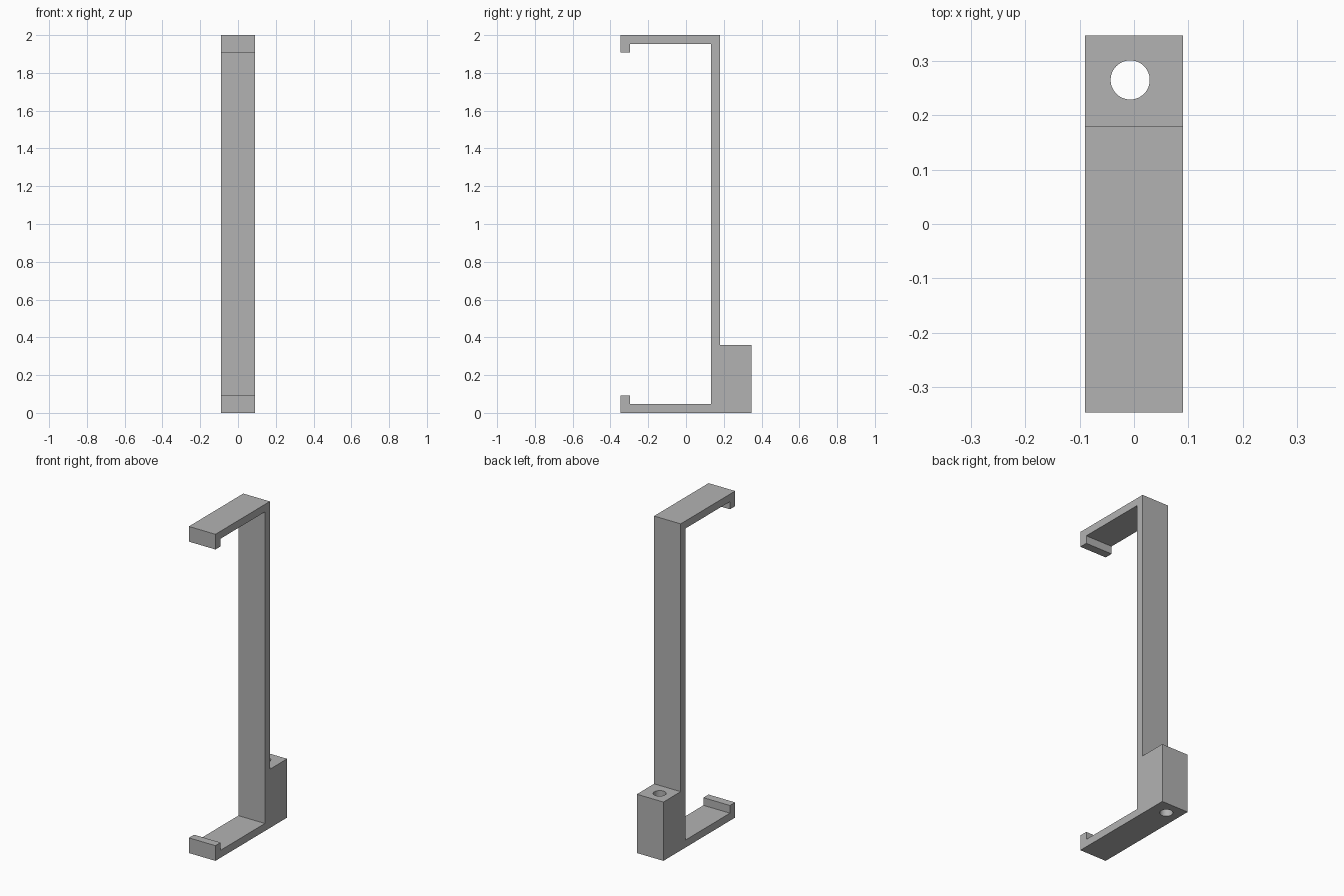
import bpy
import bmesh
import math

cube = bpy.data.objects.get("Cube")
if cube:
    bpy.data.objects.remove(cube, do_unlink=True)

HALF_WIDTH = 0.09
FRONT, BACK = -0.347, 0.347        # depth limits
INNER, OUTER = 0.132, 0.18         # upright faces
ARM, LIP_DEPTH, LIP = 0.046, 0.05, 0.093
TOP, SOCKET_TOP = 2.0, 0.36

grey = bpy.data.materials.new("plain_grey")
grey.use_nodes = True
colour = (0.448, 0.448, 0.448, 1)
grey.diffuse_color = colour
grey.node_tree.nodes["Principled BSDF"].inputs["Base Color"].default_value = colour

# Side profile: lower hook, upright, upper hook, then the socket block behind
lower_hook = [(FRONT, 0), (FRONT, LIP), (FRONT + LIP_DEPTH, LIP),
              (FRONT + LIP_DEPTH, ARM), (INNER, ARM)]
upper_hook = [(y, TOP - z) for y, z in reversed(lower_hook)]
back = [(OUTER, TOP), (OUTER, SOCKET_TOP), (BACK, SOCKET_TOP), (BACK, 0)]

bm = bmesh.new()
side = bm.faces.new([bm.verts.new((-HALF_WIDTH, y, z))
                     for y, z in lower_hook + upper_hook + back])
extruded = bmesh.ops.extrude_face_region(bm, geom=[side])["geom"]
bmesh.ops.translate(bm, vec=(2 * HALF_WIDTH, 0, 0),
                    verts=[v for v in extruded if isinstance(v, bmesh.types.BMVert)])
bmesh.ops.recalc_face_normals(bm, faces=bm.faces)
mesh = bpy.data.meshes.new("hooked_bracket")
bm.to_mesh(mesh)
bm.free()
mesh.materials.append(grey)
bracket = bpy.data.objects.new("hooked_bracket", mesh)
bpy.context.collection.objects.link(bracket)

# Round hole straight down through the socket block
bpy.ops.mesh.primitive_cylinder_add(vertices=48, radius=0.036, depth=1,
                                    location=(-0.007, 0.265, 0.2))
cutter = bpy.context.object
cutter.name = "hole_cutter"
cutter.hide_render = True
cutter.data.materials.append(grey)

hole = bracket.modifiers.new("socket_hole", 'BOOLEAN')
hole.operation = 'DIFFERENCE'
hole.solver = 'EXACT'
hole.object = cutter

bpy.ops.object.select_all(action='DESELECT')
bracket.select_set(True)
bpy.context.view_layer.objects.active = bracket
bpy.ops.object.modifier_apply(modifier=hole.name)
bpy.data.objects.remove(cutter, do_unlink=True)
bpy.ops.object.shade_smooth_by_angle(angle=math.radians(30))
